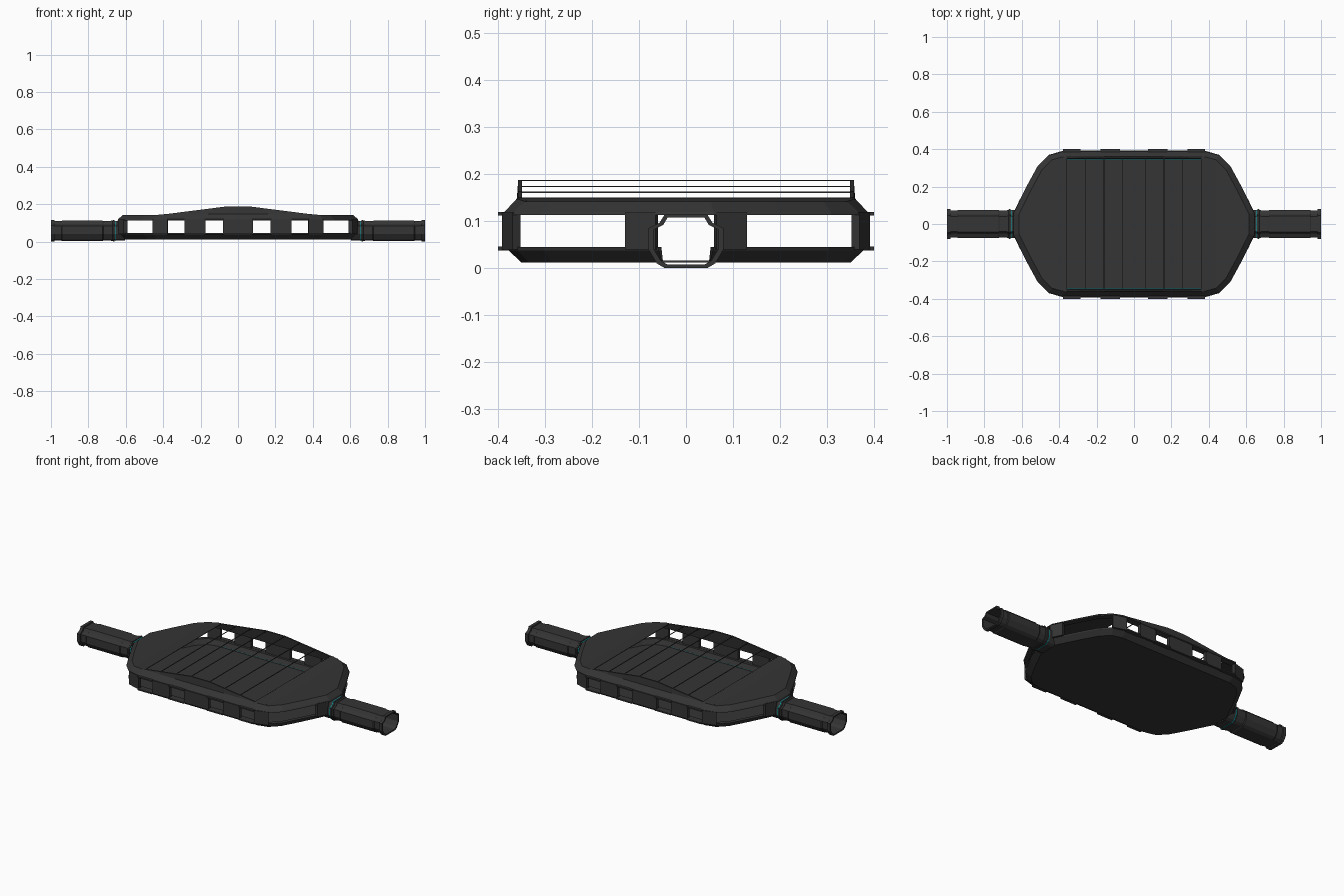
import bpy, bmesh
from mathutils import Vector

if "Cube" in bpy.data.objects:
    bpy.data.objects.remove(bpy.data.objects["Cube"])


def material(name, rgb):
    m = bpy.data.materials.new(name)
    m.diffuse_color = (*rgb, 1)
    m.use_nodes = True
    m.node_tree.nodes["Principled BSDF"].inputs["Base Color"].default_value = m.diffuse_color
    return m


HULL = material("charcoal hull", (0.035, 0.035, 0.035))
GLOW = material("cyan light", (0.0, 0.45, 0.5))

# quarter of the hull plan, mirrored into a full counter-clockwise loop
QUARTER = [(.645, .06), (.575, .2), (.515, .31), (.455, .37), (.38, .39),
           (.36, .39), (.26, .39), (.16, .39), (.06, .39)]
PLAN = QUARTER + [(-x, y) for x, y in reversed(QUARTER)]
PLAN += [(-x, -y) for x, y in PLAN]
N = len(PLAN)


def inset(d):
    """Plan loop moved inward by d with mitred corners."""
    out = []
    for i in range(N):
        a, b, c = (Vector(PLAN[(i + k) % N]) for k in (-1, 0, 1))
        u, v = (b - a).normalized(), (c - b).normalized()
        n1, n2 = Vector((-u.y, u.x)), Vector((-v.y, v.x))
        out.append(b + (n1 + n2) * d / (1 + n1.dot(n2)))
    return out


def arch(x):
    return min(.188, max(.142, .1957 - .127 * abs(x)))


def finish(name, bm, mat):
    bmesh.ops.recalc_face_normals(bm, faces=bm.faces)
    me = bpy.data.meshes.new(name)
    bm.to_mesh(me)
    bm.free()
    me.materials.append(mat)
    ob = bpy.data.objects.new(name, me)
    bpy.context.collection.objects.link(ob)
    return ob


def loft(name, rings, mat, skip=()):
    """Closed band: rings joined in sequence, last joined to first."""
    bm = bmesh.new()
    vs = [[bm.verts.new(p) for p in r] for r in rings]
    n = len(vs[0])
    for k in range(len(vs)):
        a, b = vs[k], vs[(k + 1) % len(vs)]
        for i in range(n):
            if i not in skip:
                j = (i + 1) % n
                bm.faces.new((a[i], a[j], b[j], b[i]))
    return finish(name, bm, mat)


def prism(name, pts, z0, z1, mat):
    bm = bmesh.new()
    lo = [bm.verts.new((x, y, z0)) for x, y in pts]
    hi = [bm.verts.new((x, y, z1)) for x, y in pts]
    bm.faces.new(lo)
    bm.faces.new(hi)
    for i in range(len(pts)):
        j = (i + 1) % len(pts)
        bm.faces.new((lo[i], lo[j], hi[j], hi[i]))
    return finish(name, bm, mat)


def box(name, x0, x1, y0, y1, z0, z1, mat):
    return prism(name, [(x0, y0), (x1, y0), (x1, y1), (x0, y1)], z0, z1, mat)


# floor plate and sloping lower rim, left open at the two doorways
prism("floor", inset(.04), .012, .016, HULL)
doors = (N // 2 - 1, N - 1)
loft("lower_rim", [[(p.x, p.y, z) for p in inset(d)] for d, z in
                   ((.04, .012), (.012, .038), (.01, .045), (.032, .045), (.046, .015))],
     HULL, doors)

# upper rim with arched front and back fascia
roof = []
for d, z in ((0, .113), (.004, .12), (.03, .148), (.033, None), (.041, None), (.03, .113)):
    roof.append([(p.x, p.y, arch(p.x) if z is None else min(z, arch(p.x)))
                 for p in inset(d)])
loft("upper_rim", roof, HULL)

# solid roof plates at both ends
inner = inset(.038)[:6]
for s, side in ((1, "right"), (-1, "left")):
    bm = bmesh.new()
    rows = [[bm.verts.new((s * p.x, t * p.y, arch(p.x) - h)) for t, h in
             ((1, 0), (-1, 0), (-1, .005), (1, .005))] for p in inner]
    for a, b in zip(rows, rows[1:]):
        for i in range(4):
            j = (i + 1) % 4
            bm.faces.new((a[i], a[j], b[j], b[i]))
    bm.faces.new(rows[0])
    bm.faces.new(rows[-1])
    finish(side + "_roof_plate", bm, HULL)

# thin beams across the open roof
for x in (.06, .16, .26, .36):
    for s in (1, -1):
        box("roof_beam", s * x - .002, s * x + .002, -.356, .356,
            arch(x) - .003, arch(x), HULL)

# wall pillars between the windows
box("centre_pillar_back", -.08, .08, .372, .392, .04, .118, HULL)
box("centre_pillar_front", -.08, .08, -.392, -.372, .04, .118, HULL)
PILLARS = {
    "side_pillar": [(.175, .372), (.285, .372), (.285, .392), (.175, .392)],
    "corner_pillar": [(.375, .372), (.448, .352), (.457, .369), (.378, .392)],
    "door_pillar": [(.592, .124), (.622, .06), (.642, .065), (.611, .13)],
}
for sx in (1, -1):
    for sy in (1, -1):
        for name, pts in PILLARS.items():
            prism(name, [(sx * x, sy * y) for x, y in pts], .04, .118, HULL)
        # projecting window sills and lintels
        for x0, x1 in ((.075, .18), (.285, .38)):
            for z in (.038, .112):
                box("window_sill", sx * x0, sx * x1, sy * .375, sy * .4, z, z + .008, HULL)

# corridors: octagonal tubes with collars at both ends
HALF = [(.045, 0), (.062, .01), (.08, .04), (.08, .085), (.056, .097), (.045, .115)]
SECTION = HALF + [(-y, z) for y, z in reversed(HALF)]


def section(x, s):
    return [(x, y * s, .0575 + (z - .0575) * s) for y, z in SECTION]


TUBE = [(.605, .92), (.66, .92), (.66, 1), (.667, 1), (.67, .95), (.68, .95), (.68, .9),
        (.72, .9), (.725, .95), (.94, .95), (.945, .9), (.98, .9), (.982, 1),
        (1, 1), (1, .87), (.605, .87)]
for s, side in ((1, "right"), (-1, "left")):
    loft(side + "_corridor", [section(s * x, k) for x, k in TUBE], HULL)
    loft(side + "_joint_light", [section(s * x, k) for x, k in
                                 ((.652, .91), (.652, .935), (.656, .935), (.656, .91))], GLOW)

# light strips along the floor edges
for s in (1, -1):
    box("floor_light", -.36, .36, s * .346, s * .350, .016, .02, GLOW)
